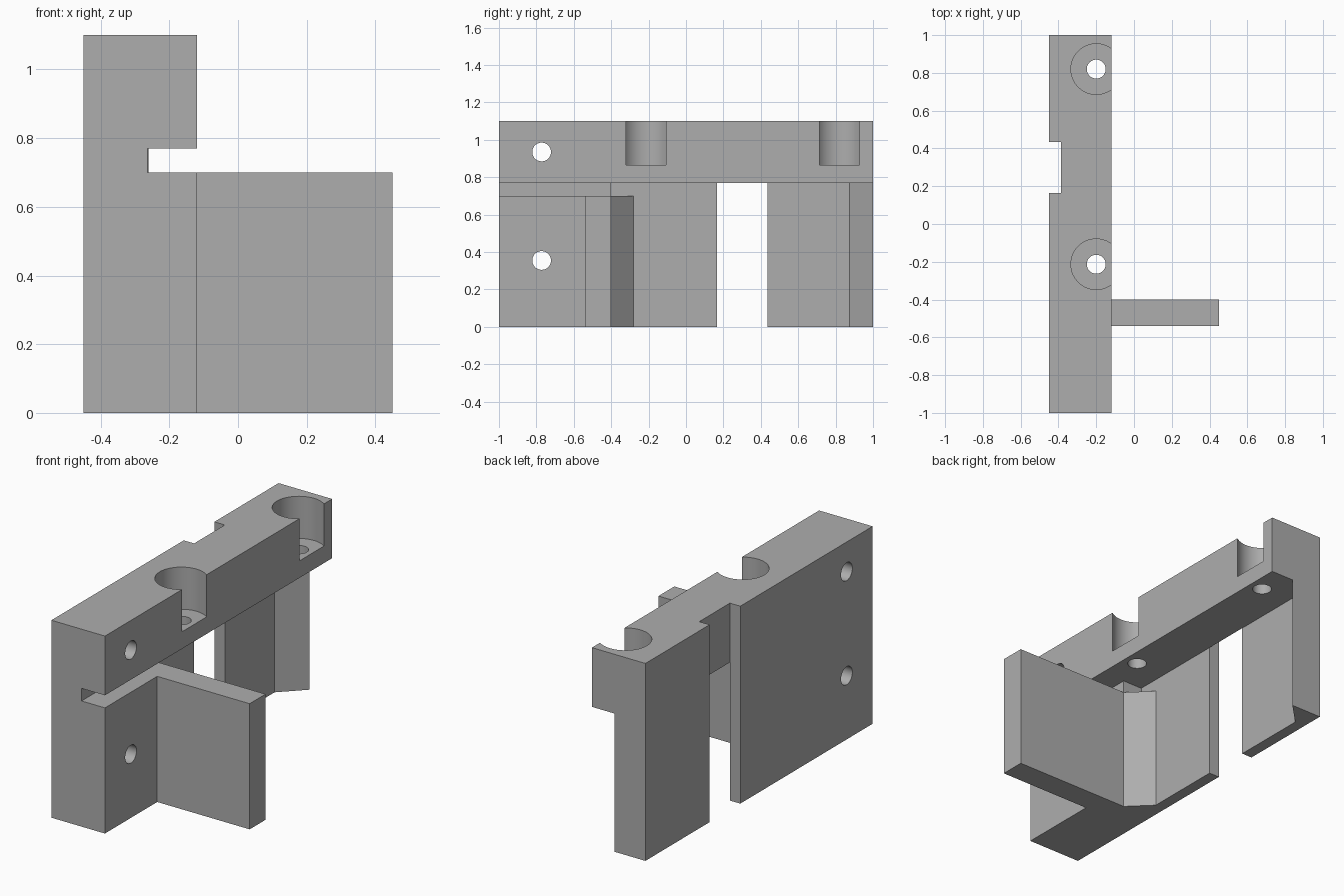
import bpy
import bmesh
from math import pi
from mathutils import Matrix

default = bpy.data.objects.get("Cube")
if default:
    bpy.data.objects.remove(default, do_unlink=True)

# Single flat grey
grey = bpy.data.materials.new("plain grey")
grey.use_nodes = True
color = (0.42, 0.42, 0.42, 1)
grey.diffuse_color = color
grey.node_tree.nodes["Principled BSDF"].inputs["Base Color"].default_value = color


def add_object(name, bm):
    bmesh.ops.recalc_face_normals(bm, faces=bm.faces[:])
    mesh = bpy.data.meshes.new(name)
    bm.to_mesh(mesh)
    bm.free()
    mesh.materials.append(grey)
    obj = bpy.data.objects.new(name, mesh)
    bpy.context.collection.objects.link(obj)
    return obj


def prism(name, outline, z0, z1):
    """Extrude a plan outline from z0 up to z1."""
    bm = bmesh.new()
    face = bm.faces.new([bm.verts.new((x, y, z0)) for x, y in outline])
    top = bmesh.ops.extrude_face_region(bm, geom=[face])["geom"]
    verts = [v for v in top if isinstance(v, bmesh.types.BMVert)]
    bmesh.ops.translate(bm, verts=verts, vec=(0, 0, z1 - z0))
    return add_object(name, bm)


def drill(name, center, radius, length, axis="Z"):
    """Cylinder cutter along the given axis."""
    turn = Matrix.Rotation(pi / 2, 4, "Y") if axis == "X" else Matrix()
    bm = bmesh.new()
    bmesh.ops.create_cone(bm, cap_ends=True, segments=64, radius1=radius, radius2=radius,
                          depth=length, matrix=Matrix.Translation(center) @ turn)
    return add_object(name, bm)


def combine(target, tool, operation):
    tool.hide_render = True
    mod = target.modifiers.new(operation.lower(), "BOOLEAN")
    mod.operation = operation
    mod.solver = "EXACT"
    mod.object = tool
    bpy.context.view_layer.objects.active = target
    bpy.ops.object.modifier_apply(modifier=mod.name)
    bpy.data.objects.remove(tool, do_unlink=True)


# Shared plan positions
back, front, skin, rib = -0.45, -0.12, -0.386, -0.264
gap0, gap1 = 0.165, 0.435
slot0, slot1, top = 0.70, 0.77, 1.10

# Top beam with the cable notch in its back
bracket = prism("bracket", [(back, -1), (front, -1), (front, 1), (back, 1),
                            (back, gap1), (skin, gap1), (skin, gap0), (back, gap0)], slot1, top)

# Lower block with side plate, chamfer and thin wall
block = prism("lower_block", [(back, -1), (front, -1), (front, -0.54), (0.45, -0.54),
                              (0.45, -0.4), (rib, -0.4), (skin, -0.28),
                              (skin, gap0), (back, gap0)], 0, slot0)

# Neck left behind the clamping slot
neck = prism("slot_neck", [(back, -1), (rib, -1), (rib, -0.4), (skin, -0.4),
                           (skin, gap0), (back, gap0)], slot0, slot1)

# Far leg, thickened at its end
leg = prism("end_leg", [(back, gap1), (skin, gap1), (skin, 0.873), (rib + 0.004, 1), (back, 1)],
            0, slot1)

combine(block, neck, "UNION")
for part in (block, leg):
    combine(bracket, part, "UNION")

# Vertical counterbored bolt holes
for y in (-0.213, 0.82):
    combine(bracket, drill("counterbore", (-0.2, y, 1.065), 0.134, 0.4), "DIFFERENCE")
    combine(bracket, drill("bolt_hole", (-0.2, y, 0.85), 0.05, 0.4), "DIFFERENCE")

# Horizontal clamp screw holes
for z in (0.355, 0.935):
    combine(bracket, drill("clamp_hole", (-0.3, -0.772, z), 0.05, 0.8, "X"), "DIFFERENCE")

# Smooth bores, sharp edges elsewhere
bpy.ops.object.select_all(action="DESELECT")
bracket.select_set(True)
bpy.context.view_layer.objects.active = bracket
bpy.ops.object.shade_smooth_by_angle(angle=pi / 6)
